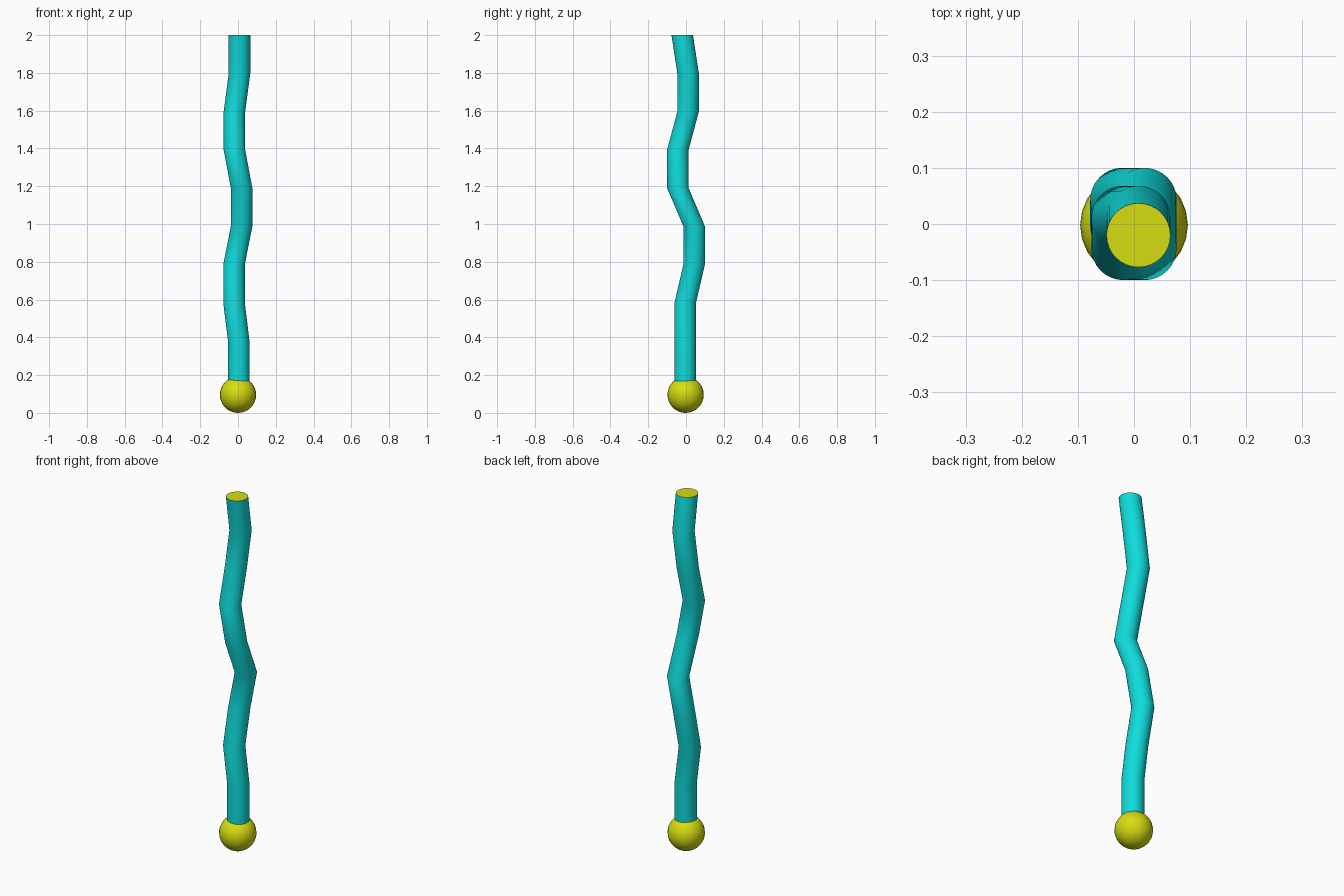
import bpy
import bmesh
from math import cos, sin, tau, radians

cube = bpy.data.objects.get("Cube")
if cube:
    bpy.data.objects.remove(cube)


def material(name, rgb):
    mat = bpy.data.materials.new(name)
    mat.use_nodes = True
    mat.diffuse_color = (*rgb, 1)
    mat.node_tree.nodes["Principled BSDF"].inputs["Base Color"].default_value = (*rgb, 1)
    return mat


def finish(bm, name, *mats):
    mesh = bpy.data.meshes.new(name)
    bm.to_mesh(mesh)
    bm.free()
    for mat in mats:
        mesh.materials.append(mat)
    obj = bpy.data.objects.new(name, mesh)
    bpy.context.collection.objects.link(obj)
    bpy.ops.object.select_all(action='DESELECT')
    obj.select_set(True)
    bpy.context.view_layer.objects.active = obj
    bpy.ops.object.shade_smooth_by_angle(angle=radians(30))
    return obj


cyan = material("cyan", (0.005, 0.71, 0.71))
yellow = material("yellow", (0.68, 0.72, 0.005))

# Crooked stem: level rings of one radius, bridged from bottom to top
RADIUS, SIDES = 0.057, 32
path = [
    (0.004, -0.004, 0.14), (0.004, -0.004, 0.38), (-0.021, -0.004, 0.583),
    (-0.021, 0.043, 0.785), (0.019, 0.043, 0.988), (0.019, -0.043, 1.19),
    (-0.019, -0.043, 1.393), (-0.019, 0.011, 1.595), (0.008, 0.011, 1.798),
    (0.008, -0.02, 2.0),
]
bm = bmesh.new()
rings = [[bm.verts.new((x + RADIUS * cos(tau * i / SIDES),
                        y + RADIUS * sin(tau * i / SIDES), z))
          for i in range(SIDES)] for x, y, z in path]
for low, high in zip(rings, rings[1:]):
    for i in range(SIDES):
        j = (i + 1) % SIDES
        bm.faces.new((low[i], low[j], high[j], high[i]))
bm.faces.new(rings[0][::-1])
# Yellow end cap
bm.faces.new(rings[-1]).material_index = 1
finish(bm, "stem", cyan, yellow)

# Ball at the foot
BALL = 0.096
bm = bmesh.new()
bmesh.ops.create_uvsphere(bm, u_segments=24, v_segments=16, radius=BALL)
bmesh.ops.translate(bm, verts=bm.verts, vec=(0, -0.002, BALL))
finish(bm, "foot_ball", yellow)
